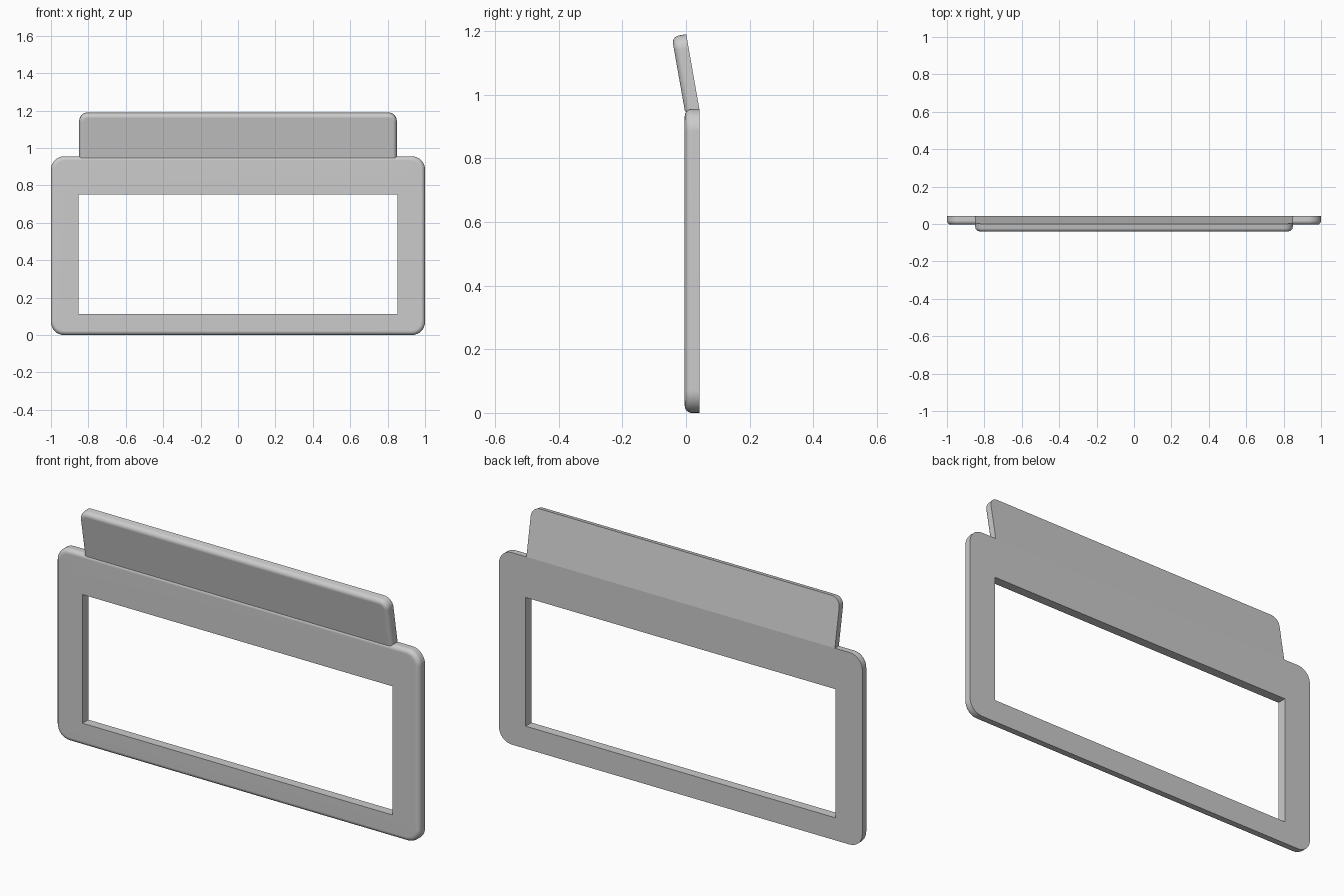
import bpy, bmesh, math
from mathutils import Matrix, Vector

if "Cube" in bpy.data.objects:
    bpy.data.objects.remove(bpy.data.objects["Cube"])

THICK = 0.046     # plate thickness
EDGE = 0.022      # rounding of the front rim
STEPS = 6


def arc(cx, cz, r, start, n=8):
    """Quarter circle in the x-z plane, counter-clockwise from start degrees."""
    return [(cx + r * math.cos(math.radians(start + 90 * i / n)),
             cz + r * math.sin(math.radians(start + 90 * i / n))) for i in range(n + 1)]


def outline(hw, h, r, d, round_bottom):
    """Upright panel outline inset by d; a square bottom edge is not inset."""
    pts = arc(hw - r, h - r, r - d, 0) + arc(-hw + r, h - r, r - d, 90)
    if round_bottom:
        return pts + arc(-hw + r, r, r - d, 180) + arc(hw - r, r, r - d, 270)
    return pts + [(-hw + d, 0), (hw - d, 0)]


def plate(name, hw, h, r, round_bottom=True, window=None):
    """Plate with back face at y = 0 and a rounded front rim at y = -THICK."""
    bm = bmesh.new()

    def ring(pts, y):
        return [bm.verts.new((x, y, z)) for x, z in pts]

    def wall(a, b):
        for i in range(len(a)):
            j = (i + 1) % len(a)
            bm.faces.new((a[i], a[j], b[j], b[i]))

    def loop_edges(vs):
        return [bm.edges.get((vs[i - 1], vs[i])) for i in range(len(vs))]

    # outer rim: straight side, then quarter-round to the front
    rings = [ring(outline(hw, h, r, 0, round_bottom), 0)]
    for k in range(STEPS + 1):
        a = math.pi / 2 * k / STEPS
        rings.append(ring(outline(hw, h, r, EDGE * (1 - math.cos(a)), round_bottom),
                          -THICK + EDGE - EDGE * math.sin(a)))
    for a, b in zip(rings, rings[1:]):
        wall(a, b)
    # flat front and back, with the window opening if there is one
    if window:
        x, z0, z1 = window
        hole = [(x, z0), (x, z1), (-x, z1), (-x, z0)]
        back, front = ring(hole, 0), ring(hole, -THICK)
        wall(back, front)
        for outer, inner in ((rings[0], back), (rings[-1], front)):
            bmesh.ops.triangle_fill(bm, use_beauty=True, normal=Vector((0, 1, 0)),
                                    edges=loop_edges(outer) + loop_edges(inner))
    else:
        bm.faces.new(rings[0])
        bm.faces.new(rings[-1])
    bmesh.ops.recalc_face_normals(bm, faces=bm.faces)
    me = bpy.data.meshes.new(name)
    bm.to_mesh(me)
    bm.free()
    ob = bpy.data.objects.new(name, me)
    bpy.context.collection.objects.link(ob)
    bpy.ops.object.select_all(action='DESELECT')
    ob.select_set(True)
    bpy.context.view_layer.objects.active = ob
    bpy.ops.object.shade_smooth_by_angle(angle=math.radians(35))
    mod = ob.modifiers.new("flat_faces", 'WEIGHTED_NORMAL')
    mod.keep_sharp = True
    return ob


# frame with rectangular window
frame = plate("frame", 1.0, 0.955, 0.07, window=(0.853, 0.112, 0.752))
frame.location.y = 0.042

# header tab leaning forward from the top rear edge
tab = plate("header_tab", 0.849, 0.2385, 0.045, round_bottom=False)
tab.matrix_world = (Matrix.Translation((0, 0.042, 0.955))
                    @ Matrix.Rotation(math.radians(10), 4, 'X'))
